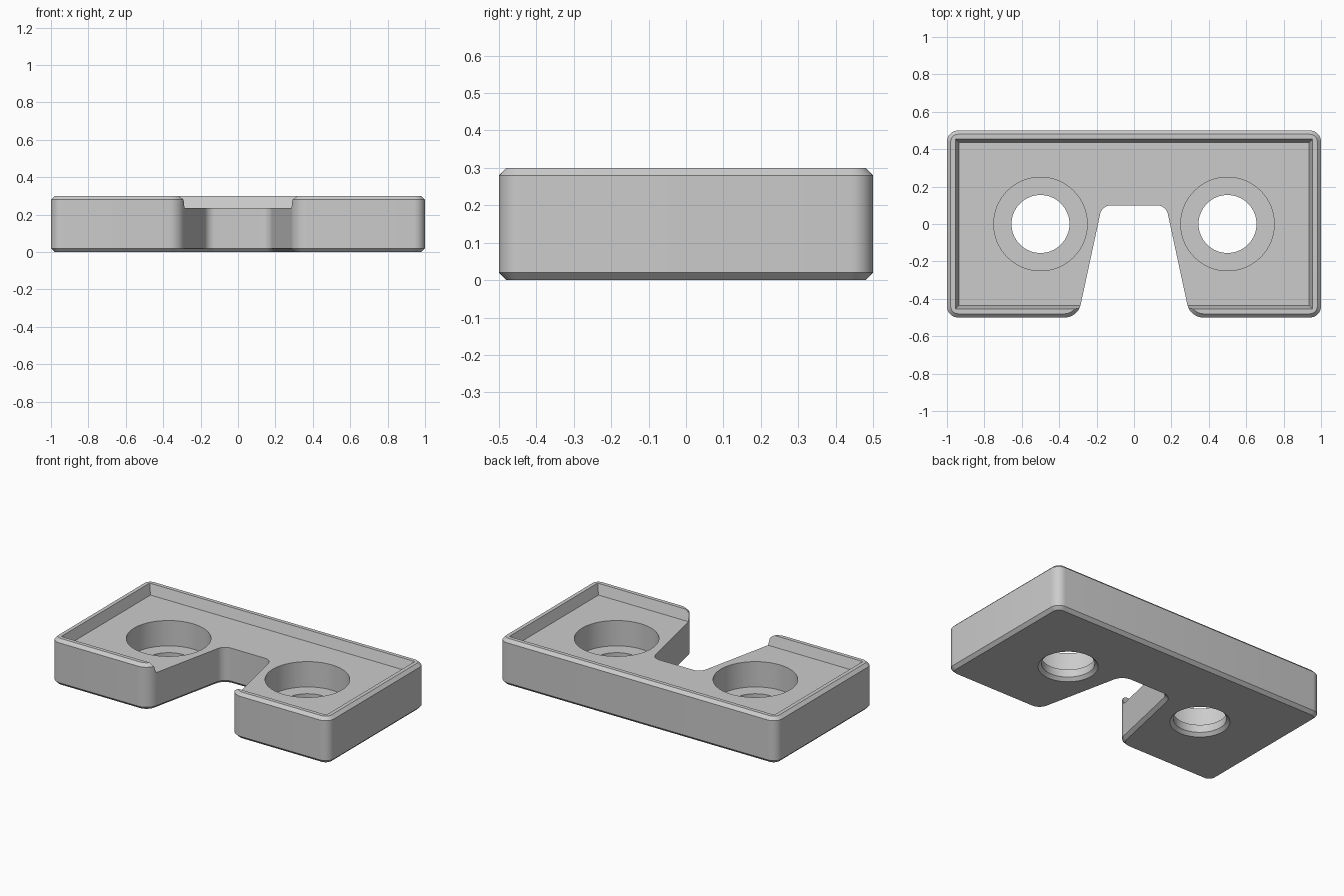
import bpy, bmesh, math
from mathutils import Vector

if "Cube" in bpy.data.objects:
    bpy.data.objects.remove(bpy.data.objects["Cube"], do_unlink=True)

HEIGHT, CHAMFER, FLOOR = 0.3, 0.02, 0.235


def loft(name, rings):
    """Closed solid through rings of equal point count, capped at both ends."""
    bm = bmesh.new()
    loops = [[bm.verts.new(p) for p in ring] for ring in rings]
    n = len(loops[0])
    for low, high in zip(loops, loops[1:]):
        for i in range(n):
            j = (i + 1) % n
            bm.faces.new((low[i], low[j], high[j], high[i]))
    bm.faces.new(loops[0][::-1])
    bm.faces.new(loops[-1])
    bmesh.ops.recalc_face_normals(bm, faces=bm.faces)
    mesh = bpy.data.meshes.new(name)
    bm.to_mesh(mesh)
    bm.free()
    obj = bpy.data.objects.new(name, mesh)
    bpy.context.collection.objects.link(obj)
    return obj


def filleted(corners, inset, z, steps=8):
    """Counter-clockwise outline, inset, with each corner (x, y, radius) rounded."""
    ring = []
    for i, (x, y, radius) in enumerate(corners):
        p = Vector((x, y))
        a = (p - Vector(corners[i - 1][:2])).normalized()
        b = (Vector(corners[(i + 1) % len(corners)][:2]) - p).normalized()
        na, nb = Vector((-a.y, a.x)), Vector((-b.y, b.x))
        turn = math.atan2(a.cross(b), a.dot(b))
        side = math.copysign(1, turn)
        # The fillet centre does not move with the inset
        centre = p + (na + nb) * (side * radius / (1 + na.dot(nb)))
        r = radius - side * inset
        start = math.atan2(-na.y * side, -na.x * side)
        for k in range(steps + 1):
            t = start + turn * k / steps
            ring.append((centre.x + r * math.cos(t), centre.y + r * math.sin(t), z))
    return ring


def circle(cx, radius, z, n=64):
    return [(cx + radius * math.cos(math.tau * k / n),
             radius * math.sin(math.tau * k / n), z) for k in range(n)]


def rectangle(hx, hy, z):
    return [(-hx, -hy, z), (hx, -hy, z), (hx, hy, z), (-hx, hy, z)]


# Chamfered plate with a tapered front notch
half = [(0.171, 0.1, 0.06), (0.3, -0.5, 0.087), (1, -0.5, 0.06), (1, 0.5, 0.06)]
outline = half + [(-x, y, r) for x, y, r in reversed(half)]
plate = loft("mounting_plate", [
    filleted(outline, CHAMFER, 0),
    filleted(outline, 0, CHAMFER),
    filleted(outline, 0, HEIGHT - CHAMFER),
    filleted(outline, CHAMFER, HEIGHT)])

# Shallow pocket with sloped walls, leaving the raised rim
cutters = [loft("pocket_cutter", [rectangle(0.935, 0.435, FLOOR),
                                  rectangle(0.975, 0.475, FLOOR + 0.13)])]

# Counterbored holes, countersunk underneath
profile = [(0.195, -0.02), (0.155, 0.02), (0.155, 0.07), (0.25, 0.07), (0.25, 0.4)]
for cx in (-0.5, 0.5):
    cutters.append(loft("hole_cutter", [circle(cx, r, z) for r, z in profile]))

bpy.ops.object.select_all(action="DESELECT")
bpy.context.view_layer.objects.active = plate
plate.select_set(True)
for cutter in cutters:
    cutter.hide_render = True
    mod = plate.modifiers.new("cut", "BOOLEAN")
    mod.operation, mod.solver, mod.object = "DIFFERENCE", "EXACT", cutter
    bpy.ops.object.modifier_apply(modifier=mod.name)
    bpy.data.objects.remove(cutter, do_unlink=True)

# Single grey finish
grey = bpy.data.materials.new("plain_grey")
grey.use_nodes = True
colour = (0.6, 0.6, 0.6, 1)
grey.diffuse_color = colour
grey.node_tree.nodes["Principled BSDF"].inputs["Base Color"].default_value = colour
plate.data.materials.clear()
plate.data.materials.append(grey)
for face in plate.data.polygons:
    face.material_index = 0
bpy.ops.object.shade_smooth_by_angle(angle=math.radians(30))
